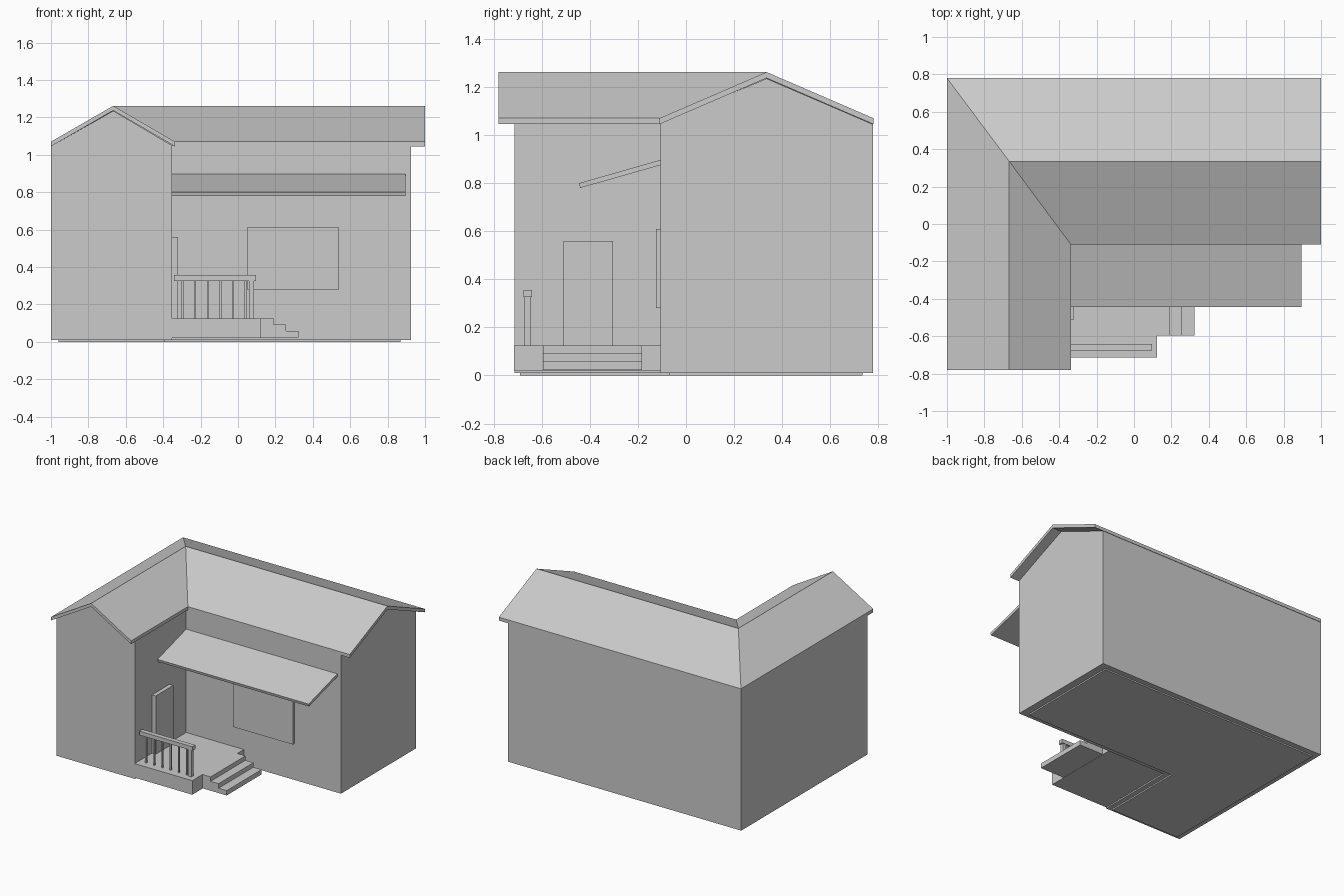
import bpy
import bmesh

if "Cube" in bpy.data.objects:
    bpy.data.objects.remove(bpy.data.objects["Cube"])


def finish(name, bm):
    bmesh.ops.recalc_face_normals(bm, faces=bm.faces[:])
    mesh = bpy.data.meshes.new(name)
    bm.to_mesh(mesh)
    bm.free()
    ob = bpy.data.objects.new(name, mesh)
    bpy.context.collection.objects.link(ob)
    return ob


def loft(name, rings):
    # Join matching closed cross-sections and cap both ends
    bm = bmesh.new()
    rows = [[bm.verts.new(p) for p in ring] for ring in rings]
    n = len(rows[0])
    for a, b in zip(rows, rows[1:]):
        for i in range(n):
            j = (i + 1) % n
            bm.faces.new((a[i], a[j], b[j], b[i]))
    bm.faces.new(rows[0])
    bm.faces.new(rows[-1][::-1])
    return finish(name, bm)


def box(name, x0, x1, y0, y1, z0, z1):
    return loft(name, [[(x0, y0, z), (x1, y0, z), (x1, y1, z), (x0, y1, z)]
                       for z in (z0, z1)])


def l_sweep(name, profile, front, right):
    # Each profile point is (x in the wing, y in the main block, z), mitred at the corner
    return loft(name, [[(x, front, z) for x, y, z in profile],
                       [(x, y, z) for x, y, z in profile],
                       [(right, y, z) for x, y, z in profile]])


# L-shaped house body, with gables reaching the roof underside
l_sweep("house_walls", [(-1, 0.777, 0.01), (-1, 0.777, 1.045),
                        (-0.667, 0.335, 1.235), (-0.353, -0.107, 1.05),
                        (-0.353, -0.107, 0.01)], -0.713, 0.925)

# Inset floor slab
l_sweep("floor_slab", [(-0.96, 0.735, 0), (-0.96, 0.735, 0.015),
                       (-0.39, -0.07, 0.015), (-0.39, -0.07, 0)], -0.69, 0.87)

# Mitred roof sheet
T = 0.025
roof_top = [(-1, 0.78, 1.07), (-0.667, 0.335, 1.262), (-0.337, -0.11, 1.07)]
l_sweep("roof", roof_top + [(x, y, z - T) for x, y, z in reversed(roof_top)],
        -0.78, 1.0)

# Sloped awning over the porch
loft("awning", [[(x, -0.44, 0.78), (x, -0.445, 0.80), (x, -0.105, 0.897),
                 (x, -0.105, 0.875)] for x in (-0.353, 0.895)])

# Door and window panels
box("door", -0.36, -0.322, -0.51, -0.303, 0.125, 0.56)
box("window", 0.047, 0.54, -0.124, -0.10, 0.28, 0.61)

# Porch deck and steps
box("porch_deck", -0.36, 0.123, -0.715, -0.105, 0.02, 0.125)
steps = [(0.123, 0.022), (0.323, 0.022), (0.323, 0.058), (0.256, 0.058),
         (0.256, 0.092), (0.19, 0.092), (0.19, 0.125), (0.123, 0.125)]
loft("porch_steps", [[(x, y, z) for x, z in steps] for y in (-0.595, -0.183)])

# Railing
box("handrail", -0.342, 0.097, -0.676, -0.641, 0.326, 0.356)
box("railing_post", 0.058, 0.085, -0.671, -0.645, 0.12, 0.33)
for i in range(6):
    x = -0.297 + i * 0.0675
    box(f"baluster_{i + 1}", x - 0.005, x + 0.005, -0.664, -0.652, 0.12, 0.33)
